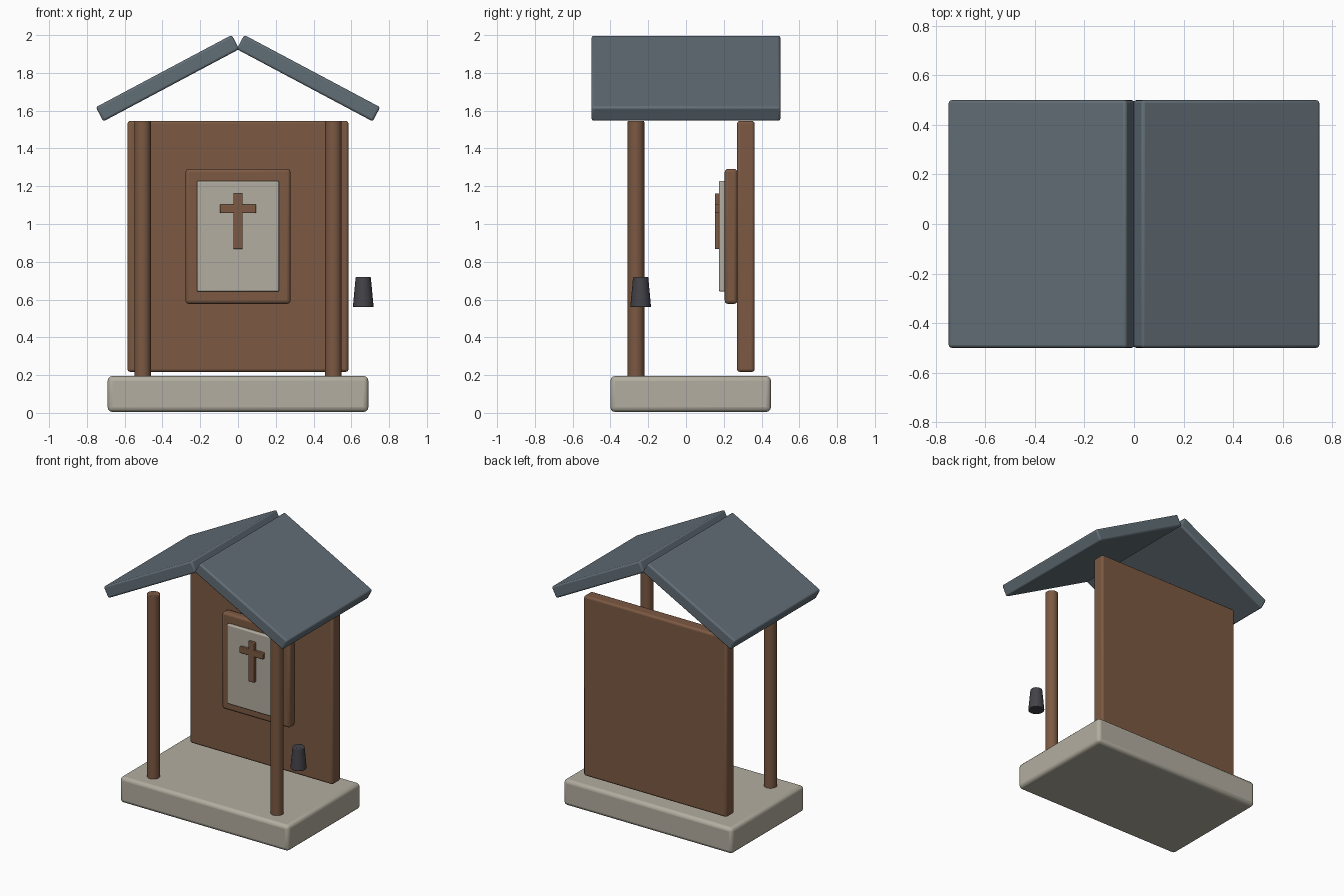
import bpy
import bmesh
from math import radians
from mathutils import Matrix

default = bpy.data.objects.get("Cube")
if default:
    bpy.data.objects.remove(default, do_unlink=True)


def make_material(name, rgb):
    mat = bpy.data.materials.new(name)
    mat.use_nodes = True
    mat.diffuse_color = (*rgb, 1)
    mat.node_tree.nodes["Principled BSDF"].inputs["Base Color"].default_value = (*rgb, 1)
    return mat


wood = make_material("brown wood", (0.2, 0.1, 0.055))
stone = make_material("pale stone", (0.45, 0.42, 0.35))
slate = make_material("blue grey slate", (0.12, 0.155, 0.18))
iron = make_material("dark iron", (0.055, 0.055, 0.065))


def finish(obj, mat, bevel):
    obj.data.materials.append(mat)
    mod = obj.modifiers.new("soft edges", "BEVEL")
    mod.width = bevel
    mod.segments = 3
    mod.limit_method = "ANGLE"
    mod.angle_limit = radians(40)
    bpy.ops.object.select_all(action="DESELECT")
    obj.select_set(True)
    bpy.context.view_layer.objects.active = obj
    bpy.ops.object.shade_smooth_by_angle(angle=radians(35))
    return obj


def link_mesh(name, bm):
    mesh = bpy.data.meshes.new(name)
    bm.to_mesh(mesh)
    bm.free()
    obj = bpy.data.objects.new(name, mesh)
    bpy.context.collection.objects.link(obj)
    return obj


def box(name, x, y, z, mat, bevel):
    """Box from (min, max) ranges on each axis."""
    size = [b - a for a, b in (x, y, z)]
    centre = [(a + b) / 2 for a, b in (x, y, z)]
    bm = bmesh.new()
    bmesh.ops.create_cube(bm, size=1, matrix=Matrix.Diagonal((*size, 1)))
    obj = link_mesh(name, bm)
    obj.location = centre
    return finish(obj, mat, bevel)


def cone(name, x, y, z, bottom, top, mat, bevel, sides=24):
    bm = bmesh.new()
    bmesh.ops.create_cone(bm, cap_ends=True, segments=sides, radius1=bottom,
                          radius2=top, depth=z[1] - z[0])
    obj = link_mesh(name, bm)
    obj.location = (x, y, (z[0] + z[1]) / 2)
    return finish(obj, mat, bevel)


# Stone plinth and back wall
box("base", (-0.69, 0.69), (-0.4, 0.45), (0.005, 0.195), stone, 0.025)
box("back_wall", (-0.585, 0.585), (0.27, 0.363), (0.217, 1.546), wood, 0.015)

# Notice board with its frame and cross
box("board_frame", (-0.278, 0.278), (0.205, 0.272), (0.577, 1.292), wood, 0.018)
box("board_panel", (-0.217, 0.217), (0.175, 0.206), (0.642, 1.228), stone, 0.008)
box("cross_upright", (-0.025, 0.025), (0.153, 0.176), (0.867, 1.162), wood, 0.005)
box("cross_arm", (-0.096, 0.096), (0.153, 0.176), (1.057, 1.104), wood, 0.005)

# Front posts and the two roof slabs
for side, label in ((1, "left"), (-1, "right")):
    cone(label + "_post", side * 0.505, -0.265, (0.185, 1.546), 0.044, 0.044, wood, 0.005)
    slab = box(label + "_roof", (-0.4075, 0.4075), (-0.5, 0.5), (-0.0425, 0.0425),
               slate, 0.012)
    slab.location = (side * 0.373, 0, 1.772)
    slab.rotation_euler.y = side * radians(28)

# Hanging bell beside the left post
cone("bell", 0.663, -0.24, (0.56, 0.72), 0.055, 0.04, iron, 0.005)
